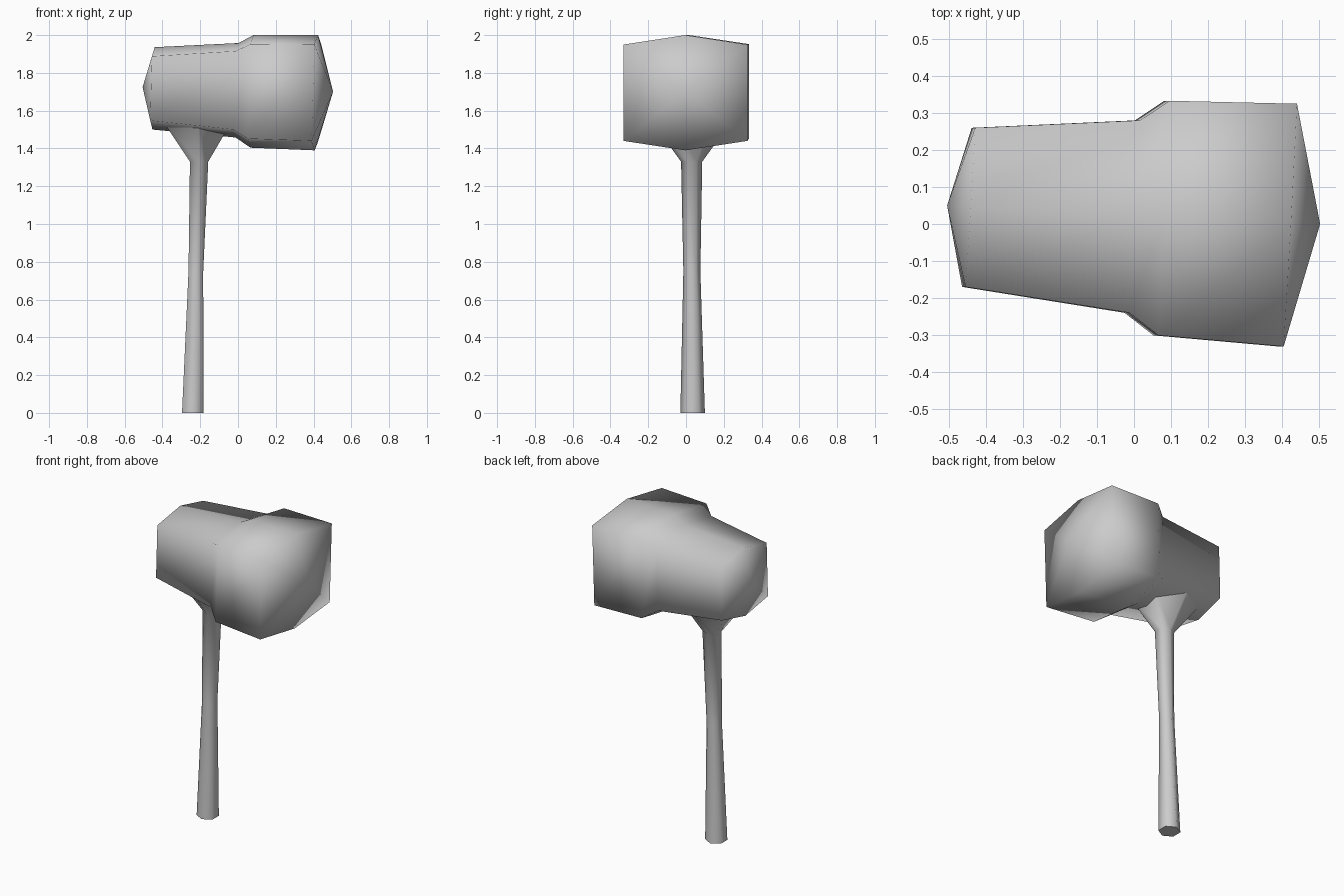
import bpy, bmesh, math
from mathutils import Vector

cube = bpy.data.objects.get("Cube")
if cube:
    bpy.data.objects.remove(cube, do_unlink=True)

grey = bpy.data.materials.new("plain_grey")
grey.use_nodes = True
colour = (0.6, 0.6, 0.6, 1)
grey.diffuse_color = colour
grey.node_tree.nodes["Principled BSDF"].inputs["Base Color"].default_value = colour


def loft(name, rings, tips=(None, None), smooth_angle=180):
    """Skin a list of six-point rings; close each end with a point or a flat face."""
    bm = bmesh.new()
    loops = [[bm.verts.new(p) for p in ring] for ring in rings]
    for a, b in zip(loops, loops[1:]):
        for i in range(6):
            j = (i + 1) % 6
            bm.faces.new((a[i], a[j], b[j], b[i]))
    for loop, tip in zip((loops[0], loops[-1]), tips):
        if tip is None:
            bm.faces.new(loop)
        else:
            point = bm.verts.new(tip)
            for i in range(6):
                bm.faces.new((loop[i], loop[(i + 1) % 6], point))
    bmesh.ops.recalc_face_normals(bm, faces=bm.faces)
    mesh = bpy.data.meshes.new(name)
    bm.to_mesh(mesh)
    bm.free()
    mesh.materials.append(grey)
    obj = bpy.data.objects.new(name, mesh)
    bpy.context.collection.objects.link(obj)
    bpy.ops.object.select_all(action='DESELECT')
    bpy.context.view_layer.objects.active = obj
    obj.select_set(True)
    if smooth_angle == 180:
        bpy.ops.object.shade_smooth()
    else:
        bpy.ops.object.shade_smooth_by_angle(angle=math.radians(smooth_angle))
    return obj


def head_ring(centre, half_width, half_height, corner, tilt_y, tilt_z):
    """Boxy hexagon with a top and bottom ridge, leaning slightly in y and z."""
    c = Vector(centre)
    outline = [(0, 1), (1, corner), (1, -corner), (0, -1), (-1, -corner), (-1, corner)]
    return [c + Vector((u * tilt_y + v * tilt_z, u * half_width, v * half_height))
            for u, v in outline]


def handle_ring(x, y, z, radius):
    return [(x + radius * math.sin(k * math.pi / 3),
             y + radius * math.cos(k * math.pi / 3), z) for k in range(6)]


# Mallet head: narrow back, stepped shoulder, wide striking end, pointed caps
loft("mallet_head", [
    head_ring((-0.447, 0.045, 1.718), 0.215, 0.218, 0.78, 0.013, 0.006),
    head_ring((-0.005, 0.02, 1.708), 0.26, 0.25, 0.83, 0.014, 0.008),
    head_ring((0.074, 0.016, 1.702), 0.317, 0.298, 0.84, 0.015, 0.008),
    head_ring((0.415, -0.003, 1.695), 0.328, 0.305, 0.836, 0.018, 0.009),
], tips=((-0.505, 0.05, 1.725), (0.503, 0, 1.7)))

# Handle: waisted six-sided shaft flaring into the head
loft("handle", [
    handle_ring(-0.24, 0.035, 0, 0.065),
    handle_ring(-0.223, 0.031, 0.75, 0.045),
    handle_ring(-0.206, 0.03, 1.33, 0.056),
    handle_ring(-0.215, 0.03, 1.55, 0.215),
], smooth_angle=80)
